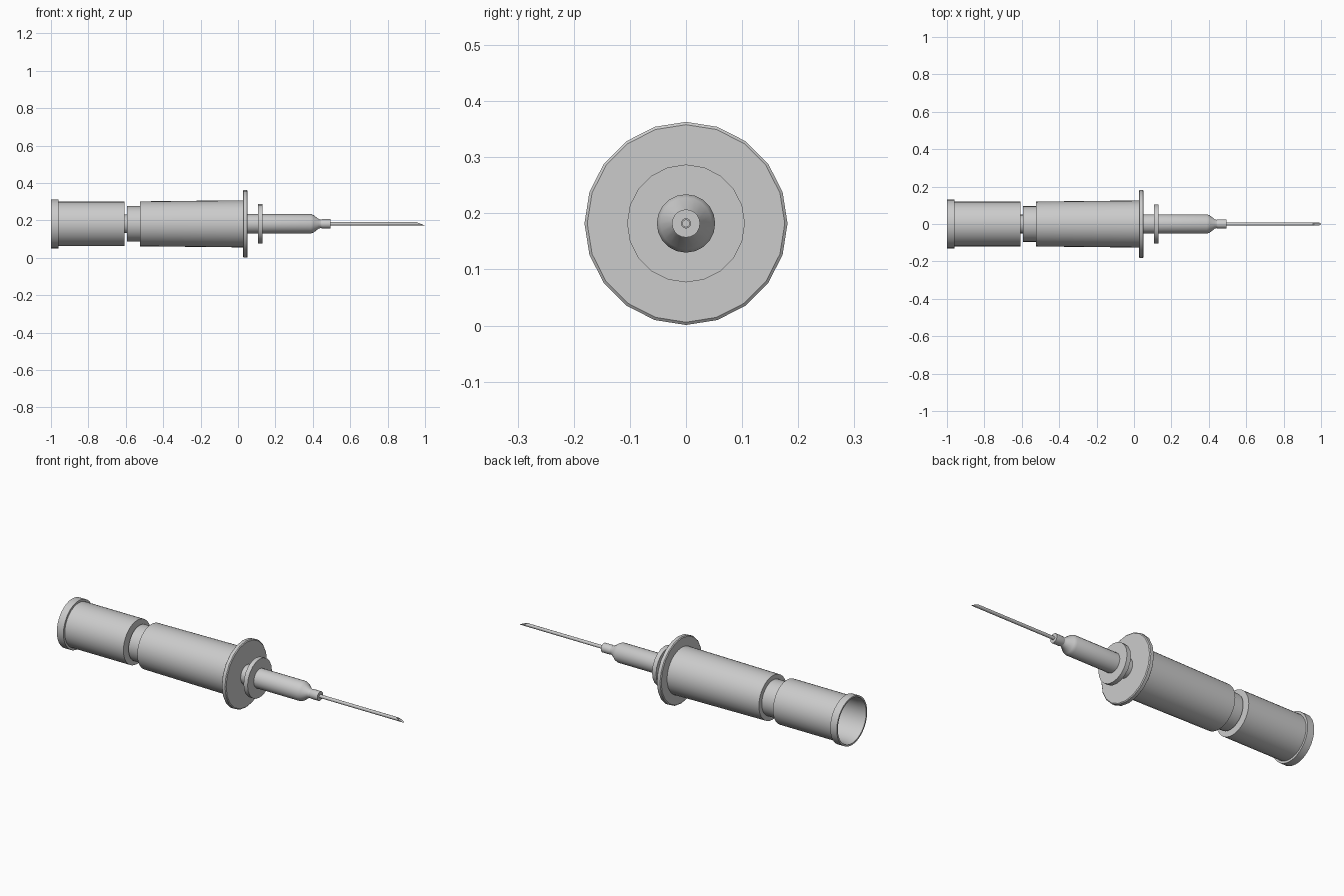
import bpy, bmesh, math
from mathutils import Vector

if "Cube" in bpy.data.objects:
    bpy.data.objects.remove(bpy.data.objects["Cube"])

AXIS_Z = 0.182


def lathe(name, profile, sides=20, closed=False):
    """Spin (x, radius) points round the long axis; radius 0 makes a pole."""
    bm = bmesh.new()
    rings = []
    for x, r in profile:
        if r == 0:
            rings.append([bm.verts.new((x, 0, AXIS_Z))] * sides)
        else:
            rings.append([bm.verts.new((x, r * math.sin(2 * math.pi * i / sides),
                                        AXIS_Z + r * math.cos(2 * math.pi * i / sides)))
                          for i in range(sides)])
    pairs = list(zip(rings, rings[1:]))
    if closed:
        pairs.append((rings[-1], rings[0]))
    for a, b in pairs:
        for i in range(sides):
            j = (i + 1) % sides
            corners = list(dict.fromkeys((a[i], a[j], b[j], b[i])))
            bm.faces.new(corners)
    bmesh.ops.recalc_face_normals(bm, faces=bm.faces)
    mesh = bpy.data.meshes.new(name)
    bm.to_mesh(mesh)
    bm.free()
    obj = bpy.data.objects.new(name, mesh)
    bpy.context.collection.objects.link(obj)
    bpy.ops.object.select_all(action='DESELECT')
    obj.select_set(True)
    bpy.context.view_layer.objects.active = obj
    bpy.ops.object.shade_smooth_by_angle(angle=math.radians(35))
    return obj


# Hollow rear cap with a lip, open at the back
lathe("rear_cap", [(-0.625, 0), (-0.625, 0.112), (-0.96, 0.116), (-1.0, 0.122),
                   (-1.0, 0.131), (-0.96, 0.131), (-0.96, 0.119),
                   (-0.607, 0.119), (-0.607, 0)], 32)

# Narrow neck joining cap and barrel
lathe("neck", [(-0.615, 0), (-0.615, 0.05), (-0.58, 0.05), (-0.58, 0)])

# Barrel with stepped plug at its rear
lathe("barrel", [(-0.593, 0), (-0.593, 0.095), (-0.523, 0.095), (-0.523, 0.12),
                 (-0.25, 0.123), (0.03, 0.126), (0.03, 0)], 32)

# Large guard flange
lathe("guard_flange", [(0.026, 0), (0.026, 0.176), (0.03, 0.181), (0.048, 0.181),
                       (0.052, 0.176), (0.052, 0)])

# Small collar disc
lathe("collar", [(0.107, 0), (0.107, 0.105), (0.131, 0.105), (0.131, 0)])

# Catheter hub tapering to the nose
lathe("hub", [(0.045, 0), (0.045, 0.052), (0.39, 0.052), (0.405, 0.046),
              (0.432, 0.025), (0.45, 0.021), (0.45, 0)])
lathe("nose", [(0.435, 0), (0.435, 0.02), (0.452, 0.025), (0.495, 0.025),
               (0.495, 0)])

# Hollow needle with a slanted tip
needle = lathe("needle", [(0.48, 0.009), (1.0, 0.009), (1.0, 0.006), (0.48, 0.006)],
               16, closed=True)
for v in needle.data.vertices:
    if v.co.x > 0.9:
        v.co.x = 1.0 - 0.045 * (v.co.z - AXIS_Z + 0.009) / 0.018
